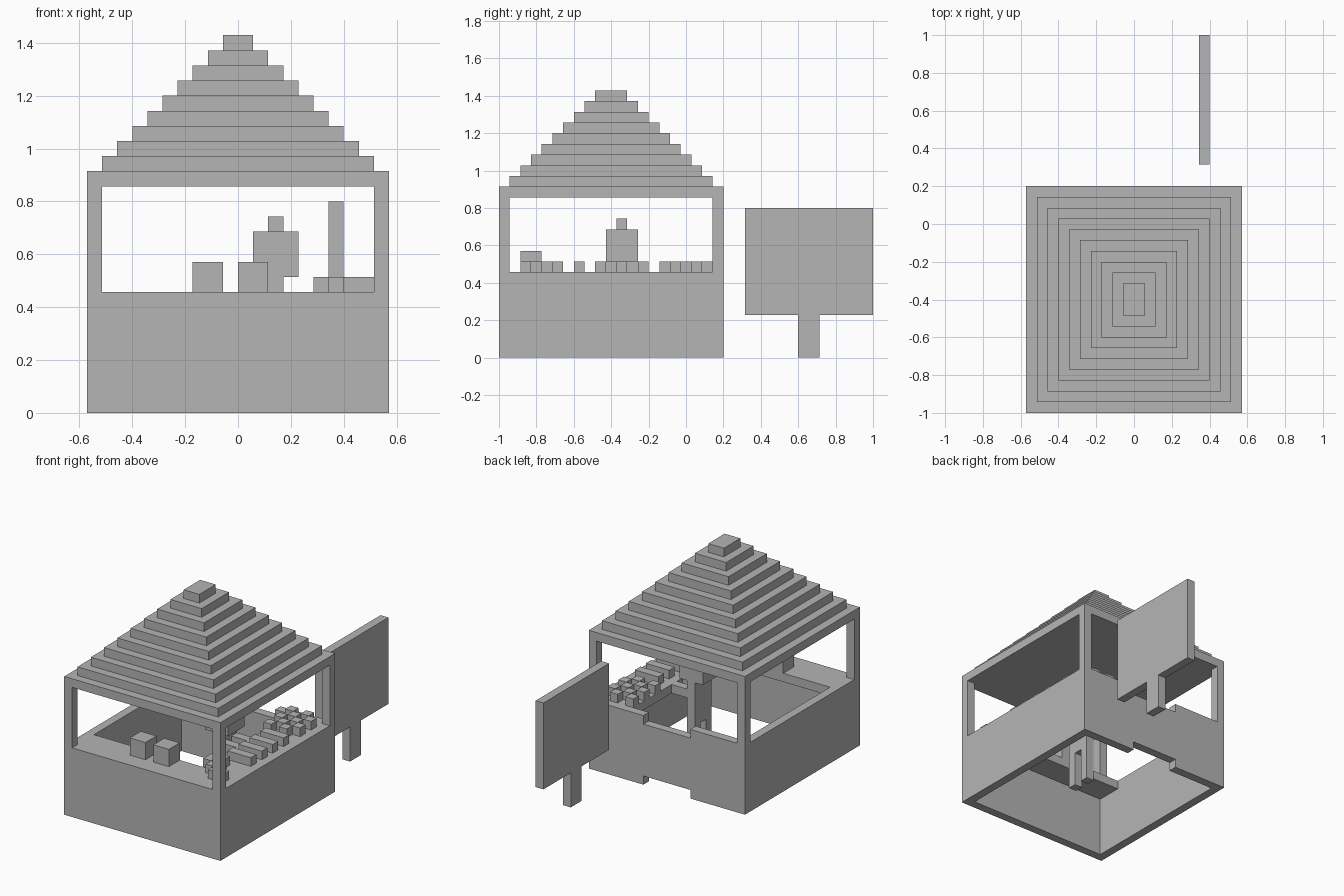
import bpy, bmesh
from mathutils import Vector

cube = bpy.data.objects.get("Cube")
if cube:
    bpy.data.objects.remove(cube, do_unlink=True)

V = 2 / 35            # one block
W, D = 20, 21         # stall width and depth in blocks
COUNTER, EAVES = 8, 15

grey = bpy.data.materials.new("plain_grey")
grey.use_nodes = True
COLOUR = (0.46, 0.46, 0.46, 1)
grey.diffuse_color = COLOUR
grey.node_tree.nodes["Principled BSDF"].inputs["Base Color"].default_value = COLOUR


def add_box(bm, lo, hi):
    """Box between two block corners, counted from the front corner."""
    lo, hi = Vector(lo), Vector(hi)
    made = bmesh.ops.create_cube(bm, size=1)["verts"]
    for v in made:
        for i in range(3):
            v.co[i] = hi[i] if v.co[i] > 0 else lo[i]
        v.co = v.co * V - Vector((W / 2 * V, 1, 0))
    return made


def finish(name, bm):
    bmesh.ops.recalc_face_normals(bm, faces=bm.faces)
    mesh = bpy.data.meshes.new(name)
    bm.to_mesh(mesh)
    bm.free()
    mesh.materials.append(grey)
    obj = bpy.data.objects.new(name, mesh)
    bpy.context.collection.objects.link(obj)
    return obj


def part(name, *boxes):
    bm = bmesh.new()
    for lo, hi in boxes:
        add_box(bm, lo, hi)
    return finish(name, bm)


# Stepped roof: inset the top face and raise it, layer by layer
bm = bmesh.new()
add_box(bm, (0, 0, EAVES), (W, D, EAVES + 1))
bm.normal_update()
top = max(bm.faces, key=lambda f: f.calc_center_median().z)
for step in range(9):
    bmesh.ops.inset_individual(bm, faces=[top], thickness=V, use_even_offset=True)
    raised = bmesh.ops.extrude_discrete_faces(bm, faces=[top])["faces"]
    top = raised[0]
    bmesh.ops.translate(bm, verts=top.verts, vec=(0, 0, V))
    bm.normal_update()
finish("stepped_roof", bm)

# Corner posts
part("corner_posts", *[((x, y, COUNTER), (x + 1, y + 1, EAVES))
                       for x in (0, W - 1) for y in (0, D - 1)])

# Walls, with a recessed edge above and below the back door
part("front_wall", ((0, 0, 0), (W, 1, COUNTER)))
part("side_walls", *[((x, 1, 0), (x + 1, D - 1, COUNTER)) for x in (0, W - 1)])
part("back_wall", *[((x, D - 1, 0), (x + 7, D, COUNTER)) for x in (0, 13)])
part("back_door", ((7, D - 1, 1), (13, D, COUNTER - 1)))

# Counters inside the front and left walls
part("front_counter", ((1, 1, 7), (W - 1, 4, COUNTER)))
part("side_counter", ((15, 4, 7), (W - 1, D - 1, COUNTER)))

# Boxes on the front counter
part("front_boxes", *[((x, 2, 8), (x + 2, 4, 10)) for x in (7, 10)])

# Goods on the side counter
part("zigzag_goods", ((17, 2, 8), (19, 3, 9)), ((16, 3, 8), (18, 4, 9)),
     ((15, 4, 8), (16, 5, 9)), ((15, 5, 8), (17, 6, 9)))
part("long_goods", *[((16, y, 8), (19, y + 1, 9)) for y in range(7, 14, 2)])
part("small_goods", *[((x, y, 8), (x + 1, y + 1, 9))
                      for x in range(15, 19) for y in range(15, 20) if (x + y) % 2 == 0])

# Seller behind the side counter
part("seller_head", ((11, 10, 9), (14, 13, 12)), ((12, 11, 12), (13, 12, 13)))
part("seller_body", ((12, 10, 4), (13, 13, 9)))
part("seller_arms", *[((13, y, 7), (15, y + 1, 8)) for y in (10, 12)])
part("seller_legs", *[((12, y, 0), (13, y + 1, 4)) for y in (10, 12)])

# Sign behind the stall
part("sign_board", ((16, 23, 4), (17, 35, 14)))
part("sign_post", ((16, 28, 0), (17, 30, 4)))
